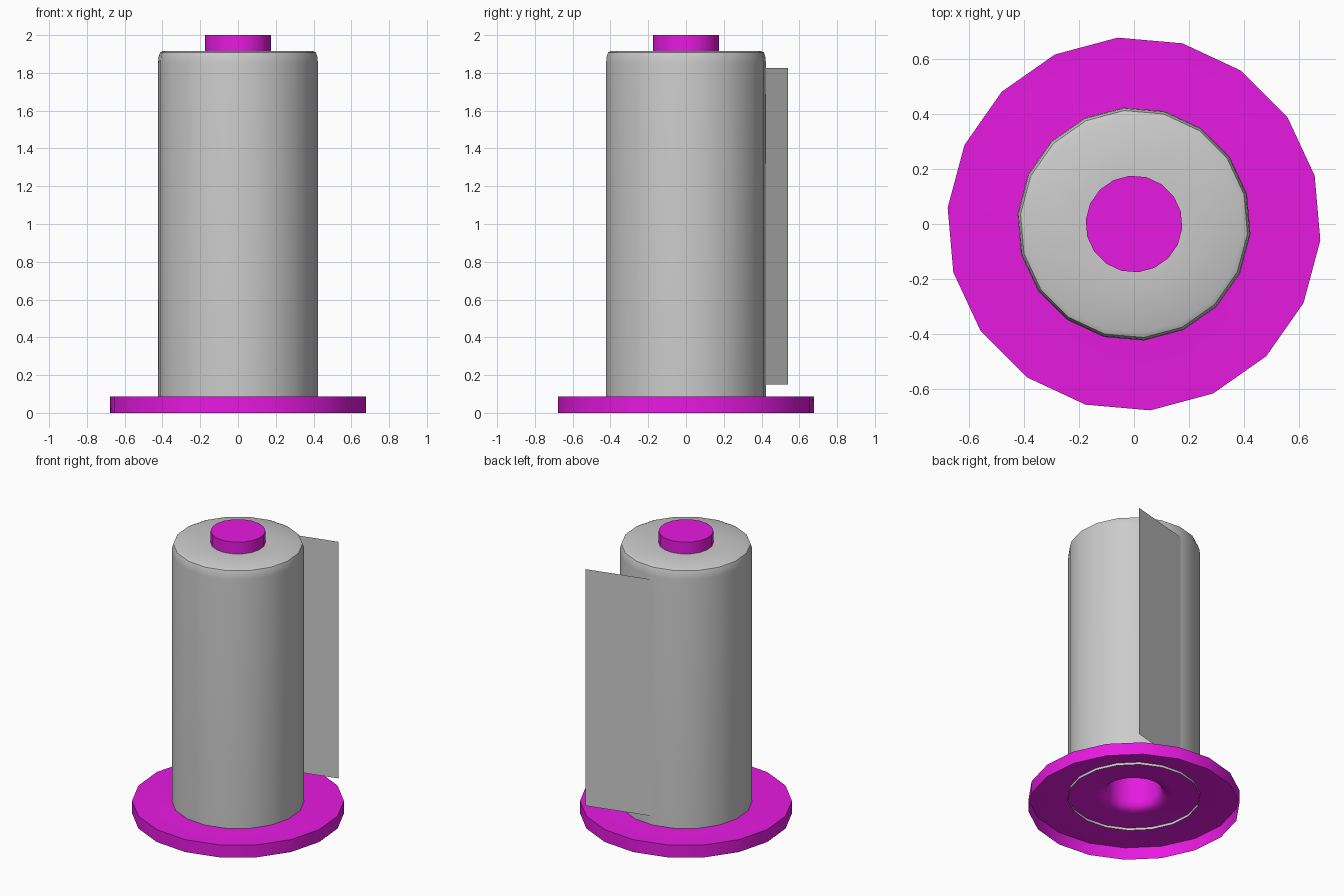
import bpy, bmesh, math

if "Cube" in bpy.data.objects:
    bpy.data.objects.remove(bpy.data.objects["Cube"])

SIDES = 18
OFFSET = math.radians(-5)


def finish(name, bm, color=None):
    mesh = bpy.data.meshes.new(name)
    bm.to_mesh(mesh)
    bm.free()
    obj = bpy.data.objects.new(name, mesh)
    bpy.context.collection.objects.link(obj)
    if color:
        mat = bpy.data.materials.new(name + "_color")
        mat.diffuse_color = color
        mat.use_nodes = True
        mat.node_tree.nodes["Principled BSDF"].inputs["Base Color"].default_value = mat.diffuse_color
        mesh.materials.append(mat)
    bpy.ops.object.select_all(action='DESELECT')
    obj.select_set(True)
    bpy.context.view_layer.objects.active = obj
    bpy.ops.object.shade_smooth_by_angle(angle=math.radians(40))
    return obj


def lathe(name, profile, color=None, cap=False):
    """Revolve (radius, z) points, listed bottom-outside to top-inside."""
    bm = bmesh.new()
    rings = []
    for r, z in profile:
        rings.append([bm.verts.new((r * math.cos(OFFSET + math.tau * i / SIDES),
                                    r * math.sin(OFFSET + math.tau * i / SIDES), z))
                      for i in range(SIDES)])
    for low, high in zip(rings, rings[1:]):
        for i in range(SIDES):
            j = (i + 1) % SIDES
            bm.faces.new((low[i], low[j], high[j], high[i]))
    if cap:
        bm.faces.new(rings[-1])
    return finish(name, bm, color)


# Base and pole: one shell, open underneath, with a small fillet at the pole foot
lathe("base_and_pole",
      [(0.68, 0), (0.68, 0.088), (0.25, 0.088), (0.212, 0.094),
       (0.186, 0.115), (0.176, 0.15), (0.176, 2.0)],
      (0.8, 0.01, 0.75, 1), cap=True)

# Paper roll: softened upper rim, lower edge sunk slightly into the base
lathe("paper_roll",
      [(0.425, 0.07), (0.425, 1.85), (0.422, 1.885), (0.414, 1.908),
       (0.395, 1.917), (0.174, 1.917)])

# Loose sheet hanging tangentially off the back of the roll
bm = bmesh.new()
a, b = (-0.037, 0.423), (0.41, 0.54)
bm.faces.new([bm.verts.new(p) for p in
              ((*b, 0.15), (*a, 0.15), (*a, 1.825), (*b, 1.825))])
finish("loose_sheet", bm)
